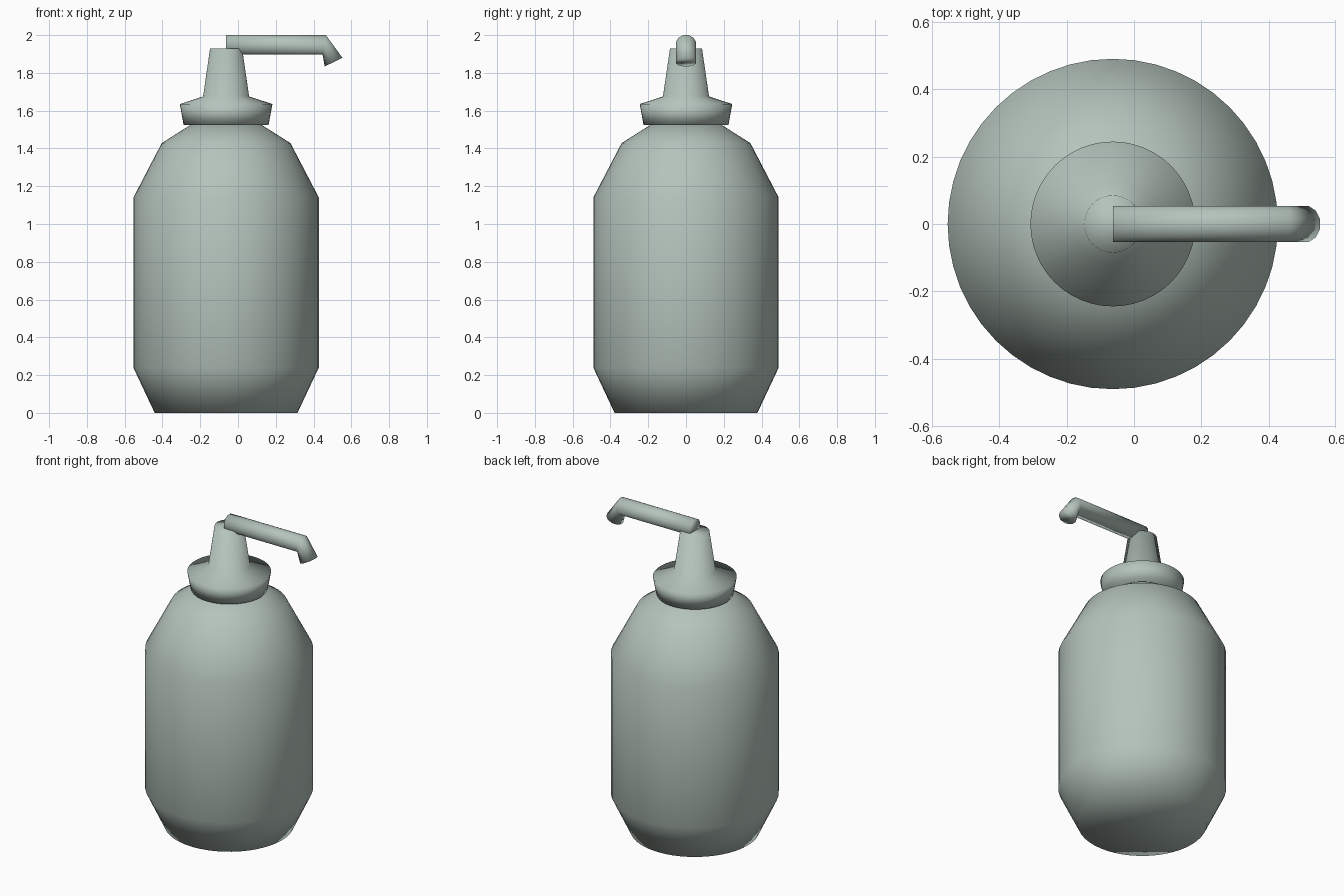
import bpy, bmesh, math
from mathutils import Vector

cube = bpy.data.objects.get("Cube")
if cube:
    bpy.data.objects.remove(cube)

AXIS_X = -0.063  # the bottle stands off centre to balance the spout

mat = bpy.data.materials.new("grey green plastic")
colour = (0.46, 0.55, 0.50, 1)
mat.use_nodes = True
mat.diffuse_color = colour
mat.node_tree.nodes["Principled BSDF"].inputs["Base Color"].default_value = colour


def loft(name, rings):
    """Skin a list of rings of points, cap both ends and shade smooth."""
    bm = bmesh.new()
    loops = [[bm.verts.new(p) for p in ring] for ring in rings]
    n = len(loops[0])
    for a, b in zip(loops, loops[1:]):
        for i in range(n):
            j = (i + 1) % n
            bm.faces.new((a[i], a[j], b[j], b[i]))
    bm.faces.new(loops[0])
    bm.faces.new(loops[-1])
    bmesh.ops.recalc_face_normals(bm, faces=bm.faces)
    for f in bm.faces:
        f.smooth = True
    mesh = bpy.data.meshes.new(name)
    bm.to_mesh(mesh)
    bm.free()
    mesh.materials.append(mat)
    obj = bpy.data.objects.new(name, mesh)
    bpy.context.collection.objects.link(obj)
    return obj


def ring(centre, u, v, sides, offset=0.0):
    """Ellipse of points about a centre, spanned by half-axes u and v."""
    angles = [math.tau * (i + offset) / sides for i in range(sides)]
    return [centre + u * math.cos(a) + v * math.sin(a) for a in angles]


def lathe(name, profile, sides=48):
    return loft(name, [ring(Vector((AXIS_X, 0, z)), Vector((r, 0, 0)),
                            Vector((0, r, 0)), sides) for r, z in profile])


# Bottle with tapered foot and shoulders
lathe("bottle_body", [(0.378, 0), (0.491, 0.24), (0.491, 1.14),
                      (0.341, 1.428), (0.185, 1.527)])

# Collar and tapering pump stem
lathe("pump_collar_and_stem", [(0.225, 1.525), (0.245, 1.635),
                               (0.122, 1.675), (0.085, 1.928)])

# Spout: mitred round tube, given by its upper and lower outline in x and z
outline = [((AXIS_X, 2.0), (AXIS_X, 1.897)),
           ((0.465, 2.0), (0.448, 1.897)),
           ((0.553, 1.88), (0.459, 1.834))]
spout_rings = []
for top, bottom in outline:
    t, b = Vector((top[0], 0, top[1])), Vector((bottom[0], 0, bottom[1]))
    spout_rings.append(ring((t + b) / 2, (t - b) / 2 / math.cos(math.pi / 12),
                            Vector((0, 0.056, 0)), 12, 0.5))
loft("spout", spout_rings)
